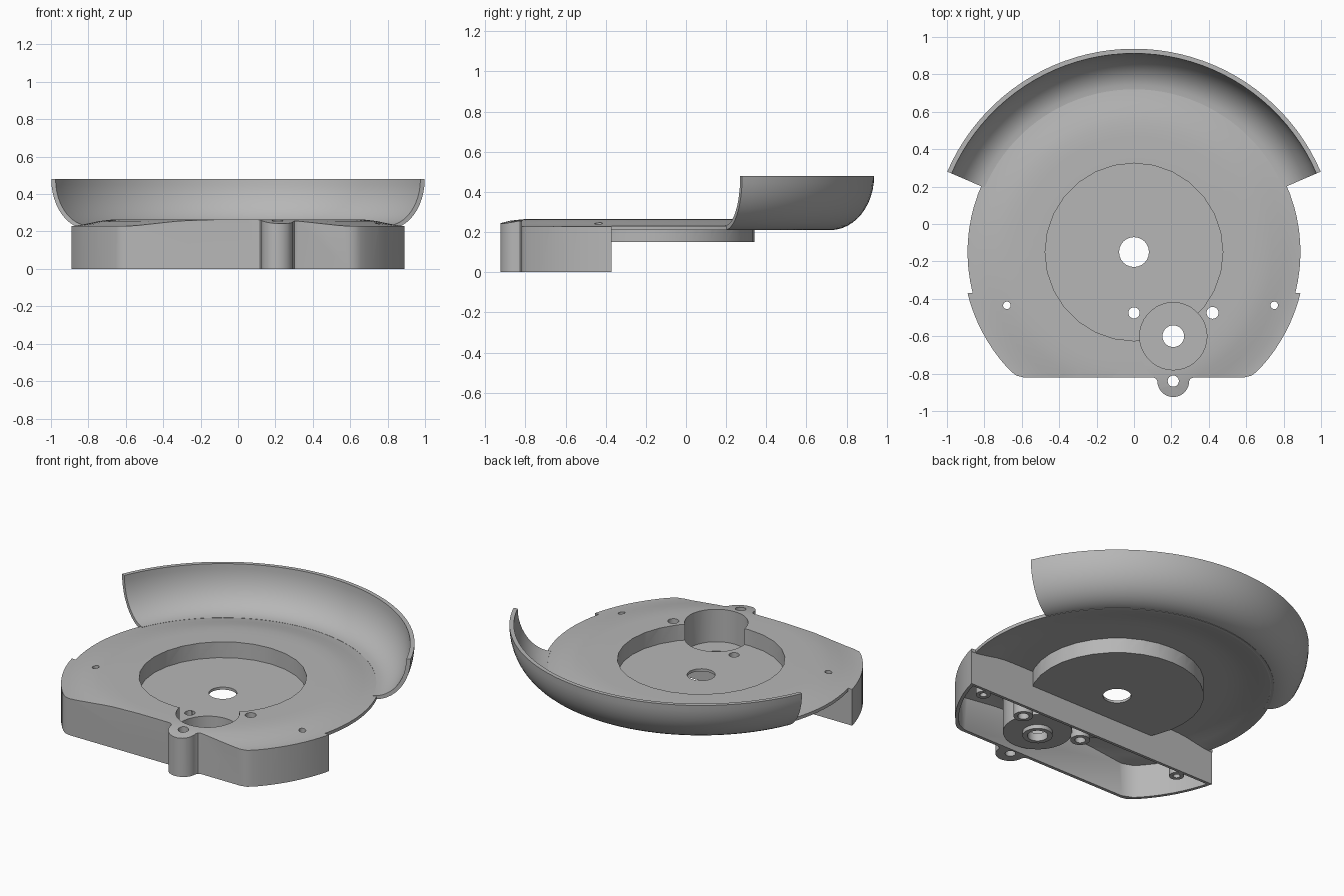
import bpy, bmesh
from math import sin, cos, radians, pi

cube = bpy.data.objects.get("Cube")
if cube:
    bpy.data.objects.remove(cube)

CY = -0.15                  # y of the disc axis
BOSS = (0.21, -0.6)
EAR = (0.21, -0.84)

grey = bpy.data.materials.new("plain grey")
grey.use_nodes = True
colour = (0.47, 0.47, 0.47, 1)
grey.diffuse_color = colour
grey.node_tree.nodes["Principled BSDF"].inputs["Base Color"].default_value = colour


def finish(bm, name):
    bmesh.ops.remove_doubles(bm, verts=bm.verts, dist=1e-5)
    bmesh.ops.recalc_face_normals(bm, faces=bm.faces)
    mesh = bpy.data.meshes.new(name)
    bm.to_mesh(mesh)
    bm.free()
    mesh.materials.append(grey)
    ob = bpy.data.objects.new(name, mesh)
    bpy.context.collection.objects.link(ob)
    return ob


def prism(name, outline, z0, z1):
    bm = bmesh.new()
    face = bm.faces.new([bm.verts.new((x, y, z0)) for x, y in outline])
    top = bmesh.ops.extrude_face_region(bm, geom=[face])["geom"]
    verts = [v for v in top if isinstance(v, bmesh.types.BMVert)]
    bmesh.ops.translate(bm, verts=verts, vec=(0, 0, z1 - z0))
    return finish(bm, name)


def arc(cx, cy, r, a0, a1, n):
    angles = [radians(a0 + (a1 - a0) * i / n) for i in range(n + 1)]
    return [(cx + r * cos(a), cy + r * sin(a)) for a in angles]


def cylinder(name, centre, r, z0, z1, n=32):
    return prism(name, arc(*centre, r, 90, 450, n)[:-1], z0, z1)


def revolve(name, profile, a0=0, a1=360, n=72):
    """Turn a closed (radius, z) profile about the disc axis."""
    bm = bmesh.new()
    rings = []
    for i in range(n + 1):
        a = radians(a0 + (a1 - a0) * i / n)
        rings.append([bm.verts.new((r * cos(a), CY + r * sin(a), z)) for r, z in profile])
    k = len(profile)
    for p, q in zip(rings, rings[1:]):
        for j in range(k):
            m = (j + 1) % k
            if profile[j][0] == 0 and profile[m][0] == 0:
                continue
            if profile[j][0] == 0:
                bm.faces.new((p[j], p[m], q[m]))
            elif profile[m][0] == 0:
                bm.faces.new((p[j], p[m], q[j]))
            else:
                bm.faces.new((p[j], p[m], q[m], q[j]))
    if a1 - a0 < 360:
        bm.faces.new(rings[0])
        bm.faces.new(rings[-1])
    return finish(bm, name)


def boolean(ob, other, operation):
    mod = ob.modifiers.new("cut", "BOOLEAN")
    mod.operation = operation
    mod.solver = "EXACT"
    mod.object = other
    bpy.context.view_layer.objects.active = ob
    bpy.ops.object.modifier_apply(modifier=mod.name)
    bpy.data.objects.remove(other)


def under_surface(drop):
    """Everything below the gently domed plate top, lowered by drop."""
    top = [(0, .265), (.62, .265), (.68, .263), (.74, .256), (.80, .243),
           (.86, .232), (.90, .228), (1.2, .228)]
    return revolve("dome", [(0, -.2)] + [(r, z - drop) for r, z in top] + [(1.2, -.2)])


def mirrored(points):
    return [(-x, y) for x, y in reversed(points)]


# Footprint: round plate, housing sides, and a screw ear at the front
side = arc(0, CY, .917, 193.9, 222, 8) + [(-.655, -.79), (-.63, -.81), (-.59, -.82)]
ear = [(.10, -.82), (.117, -.826), (.125, -.84)] + arc(*EAR, .085, 180, 360, 16)[1:-1]
ear += [(.295, -.84), (.303, -.826), (.32, -.82)]
footprint = arc(0, CY, .89, -14.3, 194.3, 48) + side + ear + mirrored(side)
body = prism("plate_and_housing", footprint, 0, .35)
boolean(body, under_surface(0), "INTERSECT")

# Hollow out beneath the skin: open rear half, then the walled front housing
rear = prism("rear_space", [(-1.1, -.372), (1.1, -.372), (1.1, 1.0), (-1.1, 1.0)], -.1, .35)
inner_side = arc(0, CY, .897, 195.5, 222, 8) + [(-.64, -.775), (-.58, -.80)]
inner = prism("housing_space", inner_side + mirrored(inner_side), -.1, .35)
for space in (rear, inner):
    boolean(space, under_surface(.02), "INTERSECT")
    boolean(body, space, "DIFFERENCE")

# Pocket, motor cup and screw posts: (centre, radius, bottom, top)
posts = [((0, -.475), .055, .004, .16), ((.42, -.475), .055, .004, .25),
         ((-.68, -.435), .042, .004, .225), ((.75, -.435), .042, .004, .225)]
solids = [((0, CY), .492, .15, .25), (BOSS, .197, .035, .249), (BOSS, .085, .01, .05)]
for centre, r, z0, z1 in solids + posts:
    boolean(body, cylinder("post", centre, r, z0, z1), "UNION")

# Recesses and through holes
boolean(body, cylinder("pocket_cutter", (0, CY), .475, .166, .5, 28), "DIFFERENCE")
boolean(body, cylinder("cup_cutter", BOSS, .18, .06, .5, 36), "DIFFERENCE")
holes = [((0, CY), .08), (BOSS, .058), (EAR, .03), ((0, -.475), .03),
         ((.42, -.475), .032), ((-.68, -.435), .02), ((.75, -.435), .02)]
for centre, r in holes:
    boolean(body, cylinder("hole_cutter", centre, r, -.3, .6, 24), "DIFFERENCE")

# Curved guard around the back
steps = [i / 12 * pi / 2 for i in range(13)]
outer = [(.87 + .217 * sin(t), .48 - .27 * cos(t)) for t in steps]
inside = [(.87 + .192 * sin(t), .48 - .248 * cos(t)) for t in reversed(steps)]
guard = revolve("rear_guard", outer + inside, 23.3, 156.7, 40)

for ob in (body, guard):
    bpy.ops.object.select_all(action="DESELECT")
    ob.select_set(True)
    bpy.context.view_layer.objects.active = ob
    bpy.ops.object.shade_smooth_by_angle(angle=radians(30))
